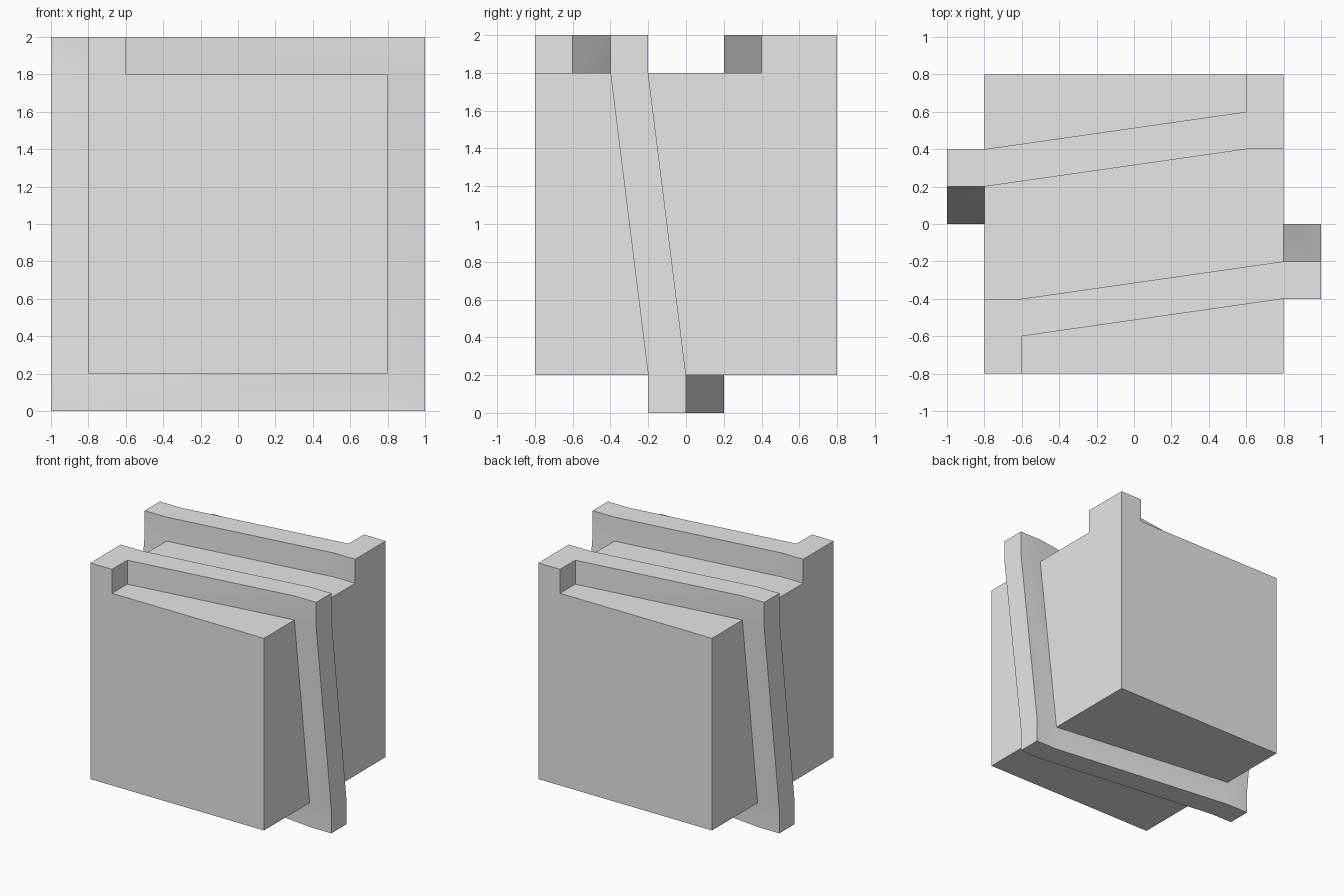
import bpy
import bmesh
import math

cube = bpy.data.objects.get("Cube")
if cube:
    bpy.data.objects.remove(cube, do_unlink=True)

CORE, RIM, MID = 0.8, 1.0, 1.0   # half size of core, half size over thread, centre height

grey = bpy.data.materials.new("plain grey")
grey.use_nodes = True
grey.diffuse_color = (0.8, 0.8, 0.8, 1)
grey.node_tree.nodes["Principled BSDF"].inputs["Base Color"].default_value = (0.8, 0.8, 0.8, 1)

# Square core block
bpy.ops.mesh.primitive_cube_add(size=2 * CORE, location=(0, 0, MID))
core = bpy.context.object
core.name = "square_core"
core.data.materials.append(grey)

# Thread stations: (inner xz, outer xz, front y, back y)
def top_station(x, y0, y1):
    return ((x, CORE), (x, RIM), y0, y1)

stations = [top_station(-0.8, -0.8, -0.4),
            top_station(-0.6, -0.8, -0.4),
            top_station(-0.6, -0.6, -0.4)]
y = -0.4
for sx, sz in ((1, 1), (1, -1), (-1, -1), (-1, 1)):
    inner = (sx * CORE, sz * CORE)
    on_top = (sx * CORE, sz * RIM)
    on_side = (sx * RIM, sz * CORE)
    first, last = (on_top, on_side) if sx == sz else (on_side, on_top)
    for outer in (first, (sx * RIM, sz * RIM), last):
        stations.append((inner, outer, y, y + 0.2))
    y += 0.2
stations += [top_station(0.6, 0.4, 0.6),
             top_station(0.6, 0.4, 0.8),
             top_station(0.8, 0.4, 0.8)]

# Sweep the thread around the core
bm = bmesh.new()
verts = {}

def vert(xz, y):
    key = (round(xz[0], 4), round(y, 4), round(xz[1] + MID, 4))
    if key not in verts:
        verts[key] = bm.verts.new(key)
    return verts[key]

def face(*corners):
    loop = list(dict.fromkeys(corners))
    if len(loop) < 3:
        return
    f = bm.faces.new(loop)
    if f.calc_area() < 1e-6:
        bm.faces.remove(f)

def ring(station):
    inner, outer, y0, y1 = station
    return vert(inner, y0), vert(outer, y0), vert(outer, y1), vert(inner, y1)

rings = [ring(s) for s in stations]
for a, b in zip(rings, rings[1:]):
    face(a[1], b[1], b[2], a[2])   # rim
    face(a[0], b[0], b[1], a[1])   # front flank
    face(a[2], b[2], b[3], a[3])   # back flank
face(*rings[0])
face(*reversed(rings[-1]))

mesh = bpy.data.meshes.new("square_thread")
bm.to_mesh(mesh)
bm.free()
mesh.materials.append(grey)
thread = bpy.data.objects.new("square_thread", mesh)
bpy.context.collection.objects.link(thread)

bpy.ops.object.select_all(action='DESELECT')
thread.select_set(True)
bpy.context.view_layer.objects.active = thread
bpy.ops.object.shade_smooth_by_angle(angle=math.radians(30))
